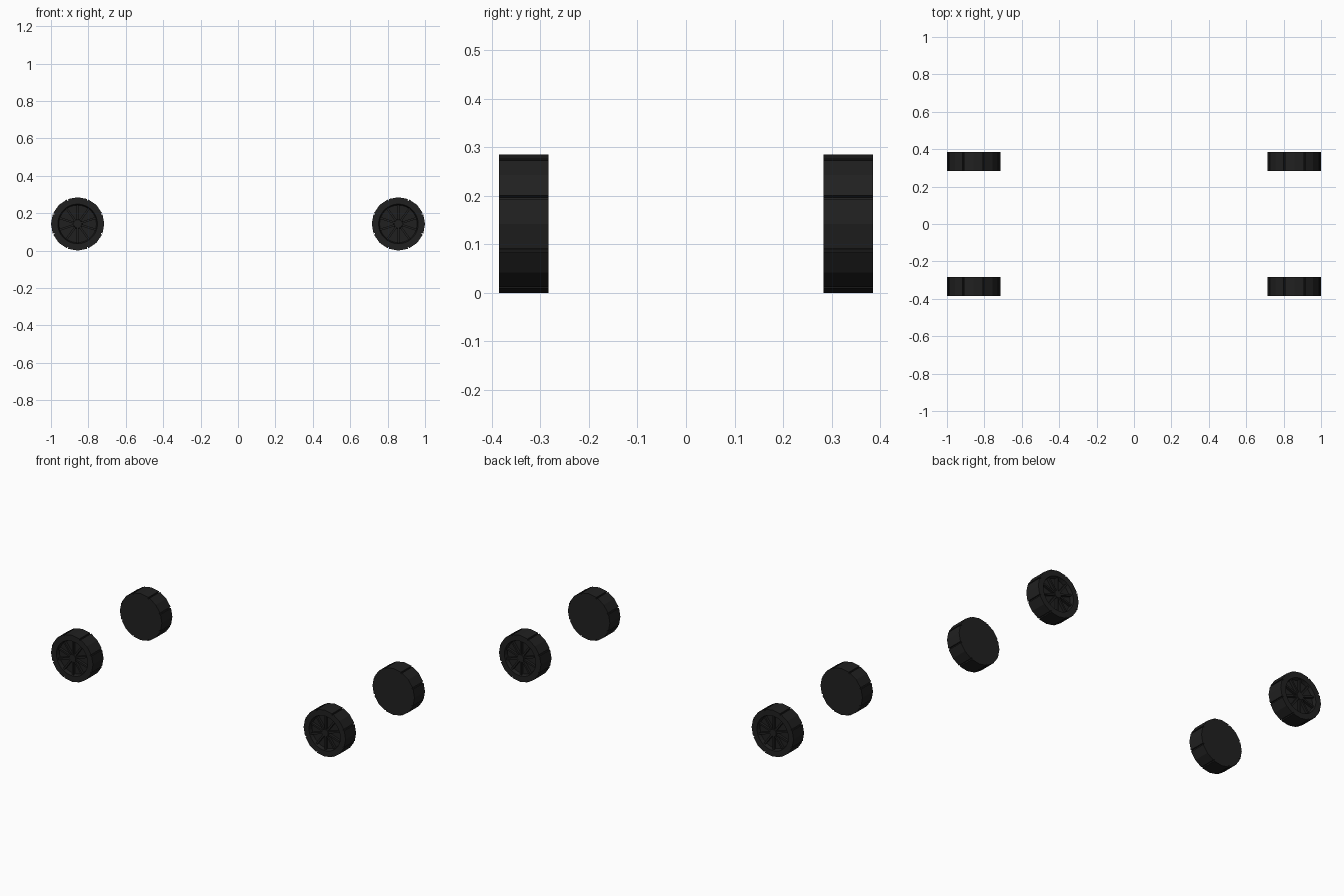
import bpy, bmesh, math
from mathutils import Matrix, Vector

if "Cube" in bpy.data.objects:
    bpy.data.objects.remove(bpy.data.objects["Cube"])

R, HALF = 0.1425, 0.051           # tyre radius, half width
CX, CY = 0.8575, 0.334            # wheel centres

rubber = bpy.data.materials.new("black rubber")
rubber.diffuse_color = (0.0145, 0.0145, 0.0145, 1)
rubber.use_nodes = True
rubber.node_tree.nodes["Principled BSDF"].inputs["Base Color"].default_value = rubber.diffuse_color


def make_object(name, bm, matrix):
    bmesh.ops.recalc_face_normals(bm, faces=bm.faces)
    me = bpy.data.meshes.new(name)
    bm.to_mesh(me)
    bm.free()
    me.materials.append(rubber)
    ob = bpy.data.objects.new(name, me)
    ob.matrix_world = matrix
    bpy.context.collection.objects.link(ob)


def polar(r, deg, y):
    a = math.radians(deg)
    return Vector((r * math.cos(a), y, r * math.sin(a)))


def tyre():
    # Eight tread blocks with narrow grooves between, and a dished outer face
    bm = bmesh.new()

    def tread(y):
        return [bm.verts.new(polar(r, 45 * k + a, y)) for k in range(8)
                for a, r in ((-20.8, R), (0, R), (20.8, R), (21.5, R - 0.008), (23.5, R - 0.008))]

    def ring(r, y):
        return [bm.verts.new(polar(r, 9 * i - 14, y)) for i in range(40)]

    loops = [tread(HALF), tread(-HALF), ring(0.106, -HALF),
             ring(0.100, -HALF + 0.022)]
    for a, b in zip(loops, loops[1:]):
        for i in range(40):
            j = (i + 1) % 40
            bm.faces.new((a[i], a[j], b[j], b[i]))
    bm.faces.new(loops[0])
    bm.faces.new(loops[-1])
    return bm


def spokes():
    # Ten thin spokes inside the dish
    bm = bmesh.new()
    for k in range(10):
        m = (Matrix.Rotation(math.radians(36 * k + 18), 4, 'Y')
             @ Matrix.Translation((0.060, -HALF + 0.015, 0))
             @ Matrix.Diagonal((0.084, 0.016, 0.011, 1)))
        bmesh.ops.create_cube(bm, size=1, matrix=m)
    return bm


def hub():
    # Centre cap
    bm = bmesh.new()
    m = Matrix.Translation((0, -HALF + 0.014, 0)) @ Matrix.Rotation(math.pi / 2, 4, 'X')
    bmesh.ops.create_cone(bm, cap_ends=True, segments=16, radius1=0.026,
                          radius2=0.022, depth=0.020, matrix=m)
    return bm


# Four wheels, dished side facing outwards
for sy, end in ((-1, "front"), (1, "back")):
    for sx, side in ((-1, "left"), (1, "right")):
        m = (Matrix.Translation((sx * CX, sy * CY, R))
             @ Matrix.Rotation(0 if sy < 0 else math.pi, 4, 'Z'))
        for part, build in (("tyre", tyre), ("spokes", spokes), ("hub", hub)):
            make_object(f"{end}_{side}_{part}", build(), m)
